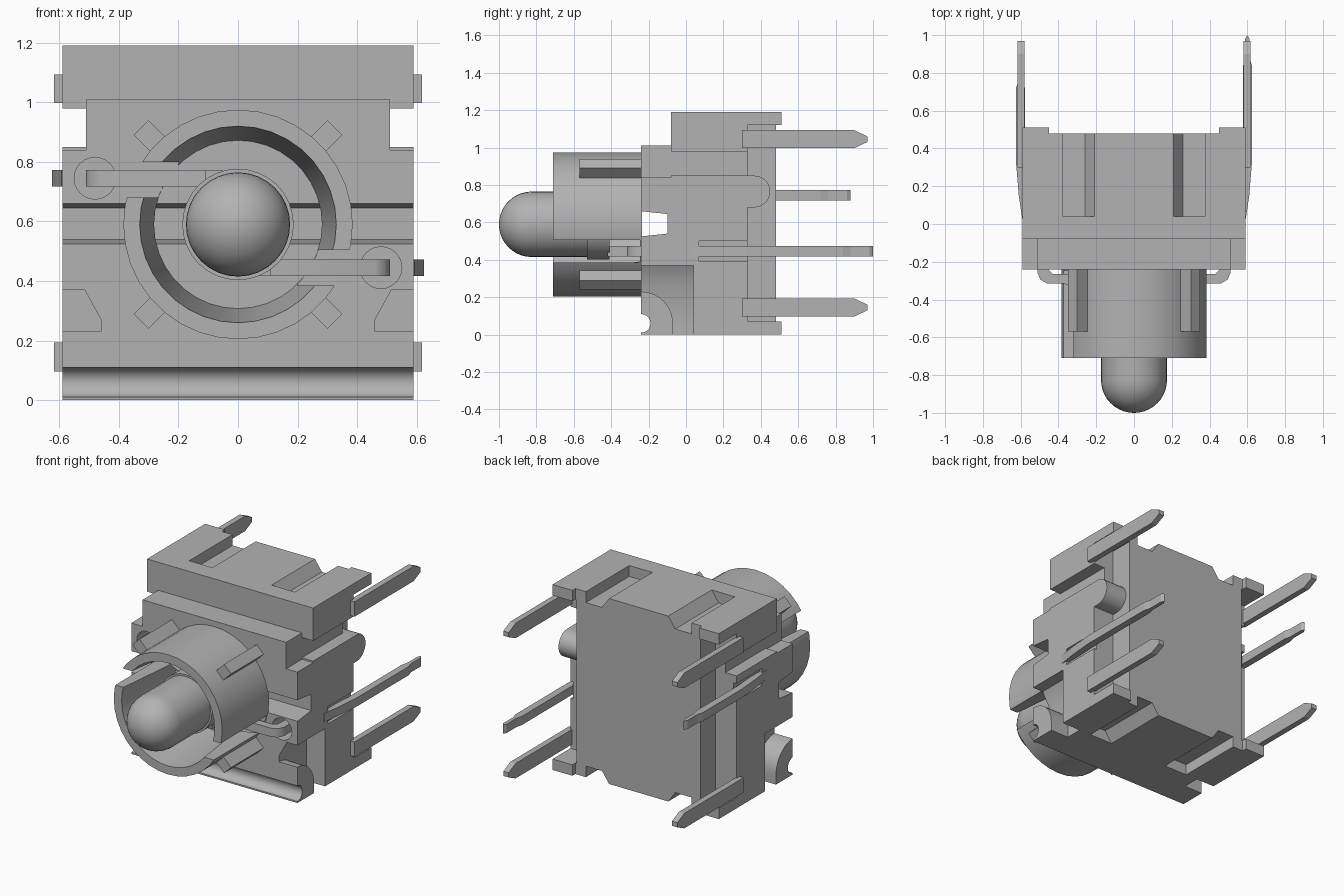
import bpy, bmesh, math
from mathutils import Vector

cube = bpy.data.objects.get("Cube")
if cube:
    bpy.data.objects.remove(cube, do_unlink=True)

grey = bpy.data.materials.new("plain grey")
grey.use_nodes = True
COLOUR = (0.45, 0.45, 0.45, 1)
grey.diffuse_color = COLOUR
grey.node_tree.nodes["Principled BSDF"].inputs["Base Color"].default_value = COLOUR

CZ = 0.59  # height of the lamp axis


def finish(name, bm):
    bmesh.ops.recalc_face_normals(bm, faces=bm.faces)
    me = bpy.data.meshes.new(name)
    bm.to_mesh(me)
    bm.free()
    me.materials.append(grey)
    ob = bpy.data.objects.new(name, me)
    bpy.context.collection.objects.link(ob)
    return ob


def prism(name, pts, axis, a, b):
    """Extrude a 2D outline along an axis; the outline uses the other two axes in order."""
    def place(p, d):
        c = list(p)
        c.insert("xyz".index(axis), d)
        return c
    bm = bmesh.new()
    lo = [bm.verts.new(place(p, a)) for p in pts]
    hi = [bm.verts.new(place(p, b)) for p in pts]
    bm.faces.new(lo)
    bm.faces.new(hi)
    for i in range(len(pts)):
        j = (i + 1) % len(pts)
        bm.faces.new((lo[i], lo[j], hi[j], hi[i]))
    return finish(name, bm)


def box(name, x0, x1, y0, y1, z0, z1):
    return prism(name, [(x0, y0), (x1, y0), (x1, y1), (x0, y1)], "z", z0, z1)


def lathe(name, profile, steps=32, closed=False):
    """Spin (radius, y) points about the lamp axis."""
    bm = bmesh.new()
    vs = [bm.verts.new((r, y, CZ)) for r, y in profile]
    es = [bm.edges.new(p) for p in zip(vs, vs[1:])]
    if closed:
        es.append(bm.edges.new((vs[-1], vs[0])))
    bmesh.ops.spin(bm, geom=vs + es, cent=(0, 0, CZ), axis=(0, 1, 0),
                   angle=2 * math.pi, steps=steps, use_merge=True)
    bmesh.ops.remove_doubles(bm, verts=bm.verts, dist=1e-5)
    return finish(name, bm)


def arc(cx, cy, r, a0, a1, n):
    return [(cx + r * math.cos(math.radians(a0 + (a1 - a0) * i / n)),
             cy + r * math.sin(math.radians(a0 + (a1 - a0) * i / n))) for i in range(n + 1)]


def cut(ob, cutter):
    mod = ob.modifiers.new("cut", "BOOLEAN")
    mod.operation = "DIFFERENCE"
    mod.solver = "EXACT"
    mod.object = cutter
    bpy.context.view_layer.objects.active = ob
    bpy.ops.object.modifier_apply(modifier=mod.name)
    bpy.data.objects.remove(cutter, do_unlink=True)


def smooth(ob, angle=30):
    bpy.ops.object.select_all(action="DESELECT")
    ob.select_set(True)
    bpy.context.view_layer.objects.active = ob
    bpy.ops.object.shade_smooth_by_angle(angle=math.radians(angle))


def span(s, a, b):
    return sorted((s * a, s * b))


# Housing: side profile with a rounded lower groove and a slot across the front
finger_groove = arc(-0.24, 0.06, 0.05, -90, 90, 10)
housing = prism("housing", [(-0.24, 0)] + finger_groove + [
    (-0.24, 0.525), (-0.10, 0.54), (-0.10, 0.645), (-0.24, 0.66), (-0.24, 1.01),
    (-0.08, 1.01), (-0.08, 1.19), (0.48, 1.19), (0.48, 0)], "x", -0.59, 0.59)

for s in (-1, 1):
    x0, x1 = span(s, 0.51, 0.8)
    cut(housing, box("c", x0, x1, -0.4, 0.33, 0.85, 0.98))     # upper side step
    cut(housing, box("c", x0, x1, -0.4, -0.08, 0.84, 1.1))
    x0, x1 = span(s, 0.44, 0.8)
    cut(housing, box("c", x0, x1, 0.33, 0.7, 0.07, 1.12))      # rear corner recess
    cut(housing, prism("c", [(s * x, z) for x, z in (
        (0.7, 0.37), (0.515, 0.37), (0.46, 0.27), (0.46, -0.1), (0.7, -0.1))],
        "y", -0.4, 0.04))                                      # lower front corner
    for flip in (False, True):                                 # top and bottom notches
        pts = [(0.175, 1.24), (0.26, 1.12), (0.375, 1.12), (0.375, 1.24)]
        cut(housing, prism("c", [(s * x, 1.19 - z if flip else z) for x, z in pts],
                           "y", 0.04, 0.7))

for s, z in ((1, 0.445), (-1, 0.745)):
    # Lead hole in the front and lead slot in the side
    cut(housing, prism("c", arc(s * 0.48, z, 0.07, 0, 345, 23), "y", -0.4, -0.08))
    x0, x1 = span(s, 0.57, 0.8)
    cut(housing, box("c", x0, x1, 0.07, 0.5, z - 0.055, z + 0.055))
smooth(housing)

# Latches, rear feet and contact pins on both sides
for s, side in ((1, "left"), (-1, "right")):
    x0, x1 = span(s, 0.455, 0.59)
    latch = prism(side + "_latch", [(-0.24, 0)] + finger_groove
                  + arc(-0.24, 0.06, 0.17, 90, 0, 10)[0:] + [(-0.07, 0)], "x", x0, x1)
    smooth(latch)
    for z, end in ((0, "lower"), (1.12, "upper")):
        x0, x1 = span(s, 0.45, 0.59)
        box(f"{side}_{end}_foot", x0, x1, 0.47, 0.51, z, z + 0.07)
    for z, end in ((0.145, "lower"), (1.045, "upper")):
        x0, x1 = span(s, 0.58, 0.618)
        prism(f"{side}_{end}_pin", [
            (0.30, z - 0.048), (0.90, z - 0.048), (0.97, z - 0.015),
            (0.97, z + 0.015), (0.90, z + 0.048), (0.30, z + 0.048)], "x", x0, x1)

# Rounded boss in the rear recess
boss = prism("side_boss", [(0.32, 0.68)] + arc(0.365, 0.765, 0.085, -90, 90, 14)
             + [(0.32, 0.85)], "x", 0.43, 0.59)
smooth(boss)

# Lamp socket: tapered tube with two lead slots
socket = lathe("lamp_socket", [(0.385, -0.71), (0.33, -0.71), (0.282, -0.235),
                               (0.385, -0.235)], 36, closed=True)
cut(socket, box("c", 0.2, 0.6, -0.9, -0.245, 0.385, 0.505))
cut(socket, box("c", -0.6, -0.2, -0.9, -0.245, 0.68, 0.80))
smooth(socket)

# Diagonal ribs around the socket
for i in range(4):
    a = math.radians(45 + 90 * i)
    d, t = Vector((math.cos(a), math.sin(a))), Vector((-math.sin(a), math.cos(a)))
    c = Vector((0, CZ))
    pts = [c + d * r + t * w for r, w in ((0.36, -0.035), (0.46, -0.035),
                                          (0.46, 0.035), (0.36, 0.035))]
    prism(f"socket_rib_{i + 1}", [tuple(p) for p in pts], "y", -0.57, -0.23)

# Lamp: domed bulb with a slightly wider collar
dome = [(max(0, r), -0.825 - h) for r, h in arc(0, 0, 0.175, 90, 0, 10)]
dome = [(0.175 * math.sin(math.radians(9 * i)), -0.825 - 0.175 * math.cos(math.radians(9 * i)))
        for i in range(11)]
lamp = lathe("lamp", dome + [(0.175, -0.53), (0.187, -0.53), (0.187, -0.41), (0, -0.41)], 32)
smooth(lamp)

# Lamp leads: bent strip in front, straight terminal at the side
for s, z, end, side in ((1, 0.445, 1.0, "left"), (-1, 0.745, 0.88, "right")):
    front = [(0.05, -0.42), (0.11, -0.42), (0.11, -0.265), (0.43, -0.265), (0.455, -0.24),
             (0.46, -0.05), (0.51, -0.05), (0.51, -0.26), (0.495, -0.295), (0.46, -0.315),
             (0.05, -0.315)]
    smooth(prism(side + "_lamp_lead", [(s * x, y) for x, y in front], "z", z - 0.028, z + 0.028), 50)
    rear = [(0.56, 0.03), (0.592, 0.03), (0.61, 0.15), (0.624, 0.32), (0.624, end - 0.16),
            (0.612, end - 0.12), (0.612, end - 0.02), (0.6, end), (0.588, end - 0.02),
            (0.588, end - 0.12), (0.578, end - 0.16), (0.578, 0.3)]
    prism(side + "_lamp_terminal", [(s * x, y) for x, y in rear], "z", z - 0.028, z + 0.028)
